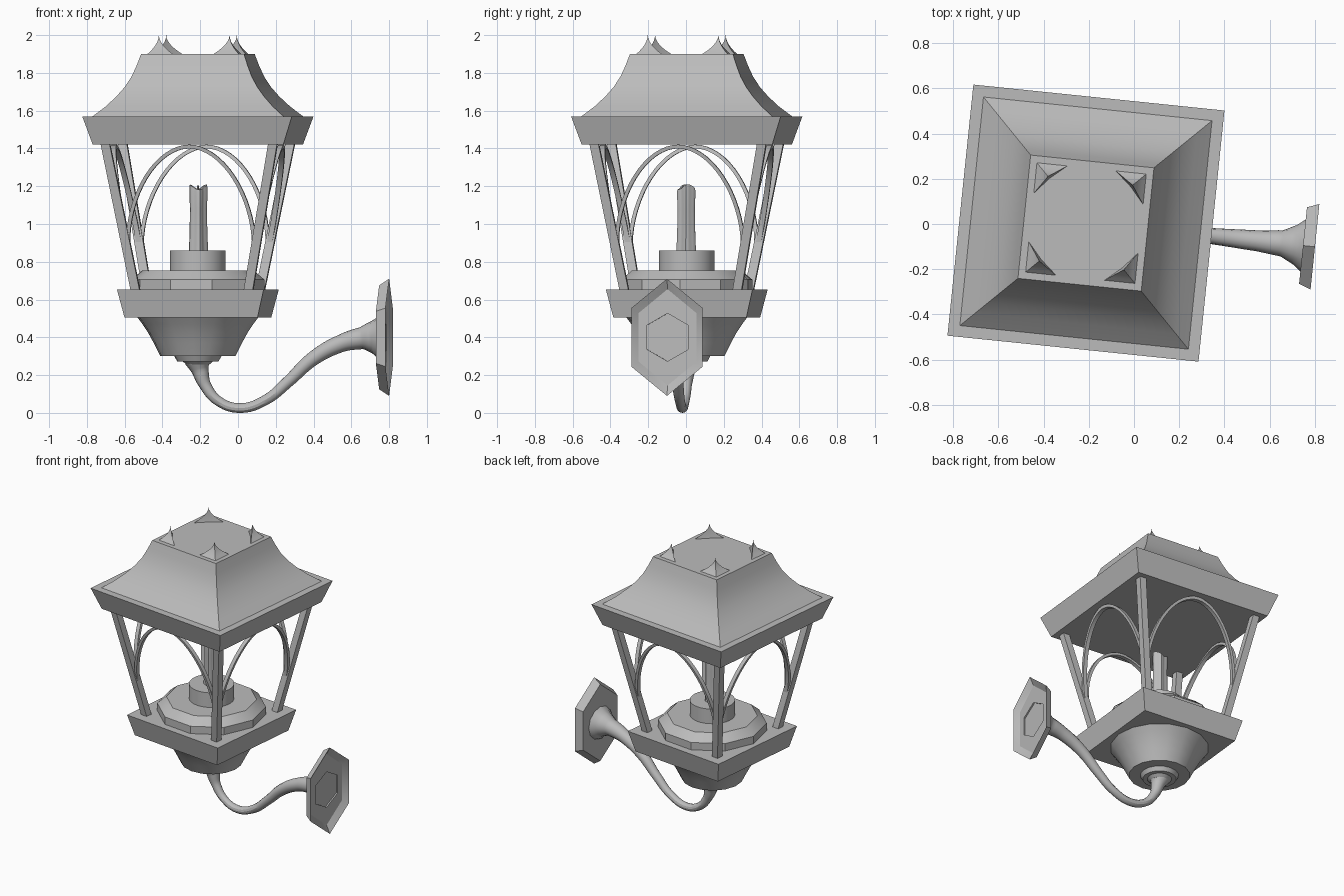
import bpy, bmesh
from math import radians, sin, cos, pi

cube = bpy.data.objects.get("Cube")
if cube:
    bpy.data.objects.remove(cube, do_unlink=True)

CENTRE = (-0.2125, 0.004, 0)
TURN = radians(-5.9)

metal = bpy.data.materials.new("grey_metal")
metal.use_nodes = True
GREY = (0.5, 0.5, 0.5, 1)
metal.diffuse_color = GREY
metal.node_tree.nodes["Principled BSDF"].inputs["Base Color"].default_value = GREY


def place(obj):
    """Set the lantern's turn, colour and shading on an object."""
    obj.location = CENTRE
    obj.rotation_euler = (0, 0, TURN)
    obj.data.materials.append(metal)
    bpy.context.collection.objects.link(obj)
    bpy.ops.object.select_all(action='DESELECT')
    obj.select_set(True)
    bpy.context.view_layer.objects.active = obj
    if obj.type == 'CURVE':
        bpy.ops.object.convert(target='MESH')
        obj = bpy.context.object
    bpy.ops.object.shade_smooth_by_angle(angle=radians(30))
    return obj


def loft(name, rings):
    """Skin a list of equal-length point rings and cap both ends."""
    bm = bmesh.new()
    rows = [[bm.verts.new(p) for p in ring] for ring in rings]
    n = len(rows[0])
    for a, b in zip(rows, rows[1:]):
        for i in range(n):
            j = (i + 1) % n
            bm.faces.new((a[i], a[j], b[j], b[i]))
    bm.faces.new(rows[0][::-1])
    bm.faces.new(rows[-1])
    bmesh.ops.recalc_face_normals(bm, faces=bm.faces)
    mesh = bpy.data.meshes.new(name)
    bm.to_mesh(mesh)
    bm.free()
    return place(bpy.data.objects.new(name, mesh))


def square(h, z, x=0, y=0):
    return [(x + sx * h, y + sy * h, z) for sx, sy in ((-1, -1), (1, -1), (1, 1), (-1, 1))]


def circle(r, z, n):
    return [(r * cos(2 * pi * i / n), r * sin(2 * pi * i / n), z) for i in range(n)]


def hexagon(x, w, h, z=0.4):
    """Upright stretched hexagon facing along x."""
    return [(x, sx * w, z + k * h) for sx, k in
            ((0, 1), (1, 0.5), (1, -0.5), (0, -1), (-1, -0.5), (-1, 0.5))]


# Roof: flared rim, ledge and concave hip
roof = [(0.507, 1.42), (0.558, 1.57), (0.508, 1.57), (0.445, 1.622), (0.393, 1.675),
        (0.353, 1.725), (0.32, 1.78), (0.295, 1.84), (0.274, 1.9)]
loft("roof", [square(h, z) for h, z in roof])

# Corner finials: curved three-sided spikes on the roof top
foot = [(0, 0), (0.14, 0), (0.065, 0.065), (0, 0.14)]
TIP = 0.057
for sx in (-1, 1):
    for sy in (-1, 1):
        rings = []
        for k in range(7):
            s = k / 6
            f = max((1 - s) ** 1.9, 0.004)
            rings.append([(sx * (0.245 - TIP - (u - TIP) * f + 0),
                           sy * (0.245 - TIP - (v - TIP) * f), 1.898 + 0.102 * s)
                          for u, v in foot])
        loft("roof_finial", rings)

# Square base tray
loft("base_tray", [square(0.354, 0.505), square(0.39, 0.652)])


def lean(z):
    """Outer half width of the leaning frame at a height."""
    return 0.325 + 0.144 * (z - 0.65) / 0.77


# Leaning corner posts
HALF = 0.024
for sx in (-1, 1):
    for sy in (-1, 1):
        loft("corner_post", [square(HALF, z, sx * (lean(z) - HALF), sy * (lean(z) - HALF))
                             for z in (0.64, 1.43)])

# Arched strips between the posts, one for each side
STEPS = 32
for side in range(4):
    ca, sa = cos(side * pi / 2), sin(side * pi / 2)
    rings = []
    for k in range(STEPS + 1):
        t = pi * k / STEPS
        ring = []
        for grow, depth in ((0, -1), (0.02, -1), (0.02, 1), (0, 1)):
            c = cos(t)
            u = (0.325 + grow) * abs(c) ** 1.05 * (1 if c > 0 else -1)
            z = 0.9 + (0.5 + grow) * sin(t) ** 1.1 if 0 < k < STEPS else 0.9
            d = lean(z) - HALF + depth * 0.014
            ring.append((u * ca - d * sa, u * sa + d * ca, z))
        rings.append(ring)
    loft("side_arch", rings)

# Faceted dish, candle cup and the bowl below the tray
loft("candle_dish", [circle(r, z, 10) for r, z in
                     ((0.355, 0.64), (0.355, 0.705), (0.295, 0.755))])
loft("candle_cup", [circle(r, z, 32) for r, z in ((0.147, 0.74), (0.147, 0.86))])
bowl = [(0.325, 0.51), (0.295, 0.47), (0.265, 0.425), (0.235, 0.37), (0.2, 0.3),
        (0.125, 0.3), (0.11, 0.272), (0.08, 0.272), (0.06, 0.255)]
loft("lower_bowl", [circle(r, z, 16) for r, z in bowl])


# Candle with wax runs and an uneven top
def wax(r, z, wobble=0.0):
    n = 30
    pts = []
    for i in range(n):
        a = 2 * pi * i / n
        rr = r * (1 + 0.1 * cos(5 * a) + 0.05 * sin(3 * a))
        pts.append((rr * cos(a), rr * sin(a), z + wobble * sin(2 * a + 1)))
    return pts


loft("candle", [wax(0.05, 0.85), wax(0.046, 0.95), wax(0.044, 1.08), wax(0.047, 1.17),
                wax(0.045, 1.195, 0.014), wax(0.032, 1.195, 0.01), wax(0.028, 1.17)])
loft("wick", [circle(0.005, z, 6) for z in (1.16, 1.205)])

# Swept arm, flaring into the wall plate
path = [(0, 0.275, 0.07), (0.012, 0.225, 0.045), (0.04, 0.145, 0.031), (0.11, 0.062, 0.026),
        (0.225, 0.0255, 0.0255), (0.36, 0.068, 0.027), (0.48, 0.165, 0.031),
        (0.61, 0.285, 0.038), (0.76, 0.367, 0.046), (0.87, 0.395, 0.058),
        (0.925, 0.4, 0.085), (0.965, 0.4, 0.115)]
curve = bpy.data.curves.new("swept_arm", 'CURVE')
curve.dimensions = '3D'
curve.bevel_depth = 1
curve.bevel_resolution = 4
curve.resolution_u = 6
curve.use_fill_caps = True
spline = curve.splines.new('BEZIER')
spline.bezier_points.add(len(path) - 1)
for point, (x, z, r) in zip(spline.bezier_points, path):
    point.co = (x, 0, z)
    point.radius = r
    point.handle_left_type = point.handle_right_type = 'AUTO'
place(bpy.data.objects.new("swept_arm", curve))

# Hexagonal wall plate: dished on the wall side with a centre recess
loft("wall_plate", [hexagon(0.965, 0.17, 0.275), hexagon(1.018, 0.19, 0.31),
                    hexagon(0.99, 0.155, 0.255), hexagon(0.99, 0.11, 0.127),
                    hexagon(0.98, 0.11, 0.127)])
